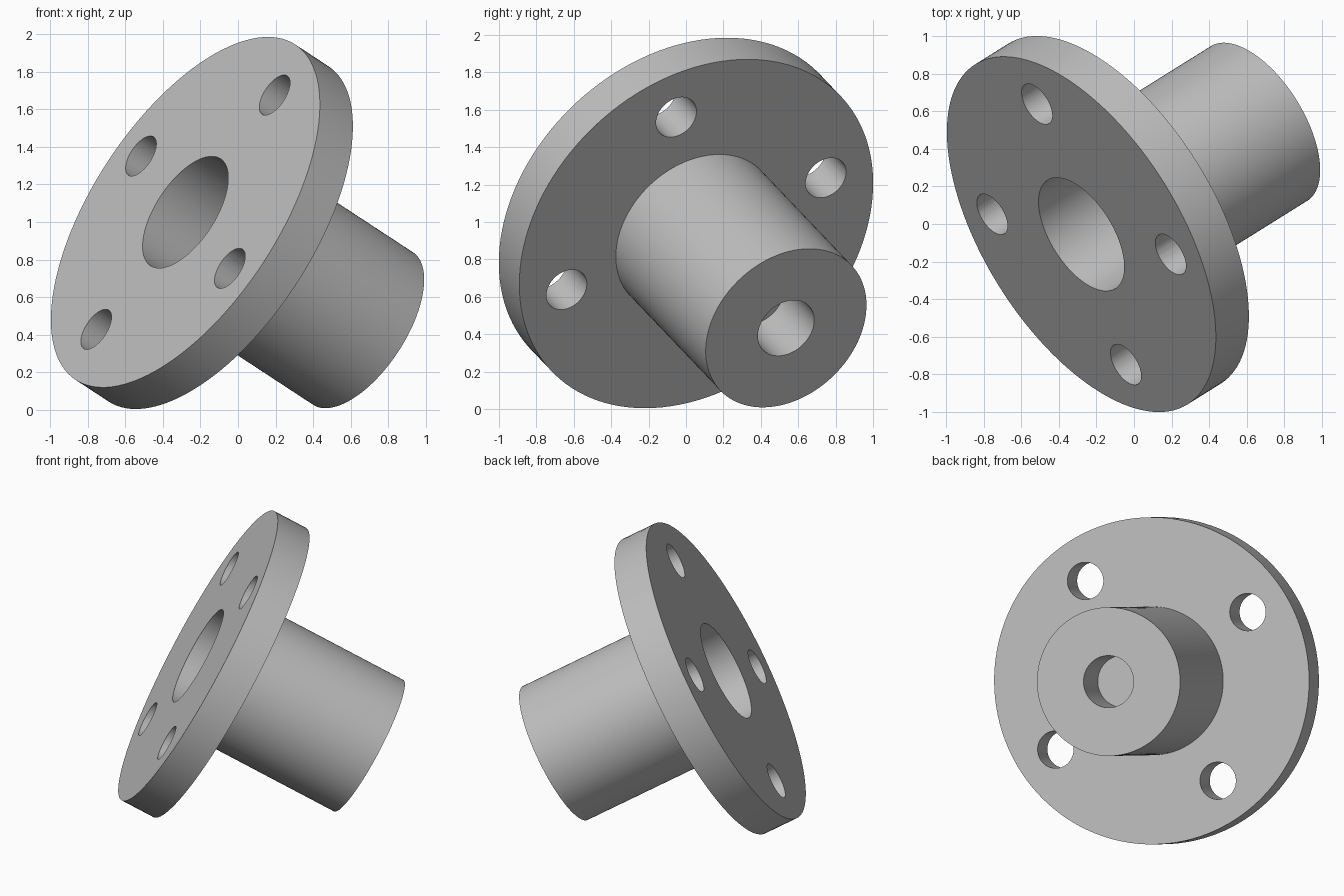
import bpy, bmesh, math
from mathutils import Matrix, Vector

cube = bpy.data.objects.get("Cube")
if cube:
    bpy.data.objects.remove(cube, do_unlink=True)

# Main dimensions
FLANGE_R, FLANGE_T = 1.067, 0.237
HUB_R, LENGTH = 0.485, 1.275
BORE_R, BORE_DEPTH = 0.34, 0.78
END_R, END_DEPTH = 0.17, 0.345
BOLT_R, BOLT_CIRCLE = 0.122, 0.791
SEGMENTS = 128

# Tilted frame: local z runs from the flange face to the hub end
axis = Vector((0.742, 0.463, -0.486)).normalized()
bolt_dir = Vector((-0.475, 1.39, 0.6))
side = (bolt_dir - axis * bolt_dir.dot(axis)).normalized()
frame = Matrix((side, axis.cross(side), axis)).transposed().to_4x4()
frame.translation = (-0.28, -0.055, 1.052)

# Material
steel = bpy.data.materials.new("plain grey")
steel.use_nodes = True
grey = (0.52, 0.52, 0.52, 1)
steel.diffuse_color = grey
steel.node_tree.nodes["Principled BSDF"].inputs["Base Color"].default_value = grey


def make_object(name, bm):
    bmesh.ops.recalc_face_normals(bm, faces=bm.faces)
    mesh = bpy.data.meshes.new(name)
    bm.to_mesh(mesh)
    bm.free()
    mesh.materials.append(steel)
    obj = bpy.data.objects.new(name, mesh)
    bpy.context.collection.objects.link(obj)
    obj.matrix_world = frame
    return obj


# Flange and hub turned from one profile, with a blind bore at each end
profile = [(0, BORE_DEPTH), (BORE_R, BORE_DEPTH), (BORE_R, 0), (FLANGE_R, 0),
           (FLANGE_R, FLANGE_T), (HUB_R, FLANGE_T), (HUB_R, LENGTH),
           (END_R, LENGTH), (END_R, LENGTH - END_DEPTH), (0, LENGTH - END_DEPTH)]
bm = bmesh.new()
verts = [bm.verts.new((r, 0, z)) for r, z in profile]
edges = [bm.edges.new(pair) for pair in zip(verts, verts[1:])]
bmesh.ops.spin(bm, geom=verts + edges, cent=(0, 0, 0), axis=(0, 0, 1),
               angle=math.tau, steps=SEGMENTS, use_duplicate=False)
bmesh.ops.remove_doubles(bm, verts=bm.verts, dist=0.0001)
body = make_object("flanged_hub", bm)

# Four bolt holes through the flange
bm = bmesh.new()
for i in range(4):
    place = Matrix.Rotation(i * math.pi / 2, 4, "Z") @ Matrix.Translation((BOLT_CIRCLE, 0, FLANGE_T / 2))
    bmesh.ops.create_cone(bm, cap_ends=True, segments=48, radius1=BOLT_R,
                          radius2=BOLT_R, depth=FLANGE_T * 2, matrix=place)
cutter = make_object("bolt_hole_cutter", bm)
cutter.hide_render = True

cut = body.modifiers.new("bolt_holes", "BOOLEAN")
cut.operation = "DIFFERENCE"
cut.solver = "EXACT"
cut.object = cutter
bpy.context.view_layer.update()
bpy.ops.object.select_all(action="DESELECT")
body.select_set(True)
bpy.context.view_layer.objects.active = body
bpy.ops.object.modifier_apply(modifier=cut.name)
bpy.data.objects.remove(cutter, do_unlink=True)

# Smooth round walls, crisp rims
bpy.ops.object.shade_smooth_by_angle(angle=math.radians(30))
